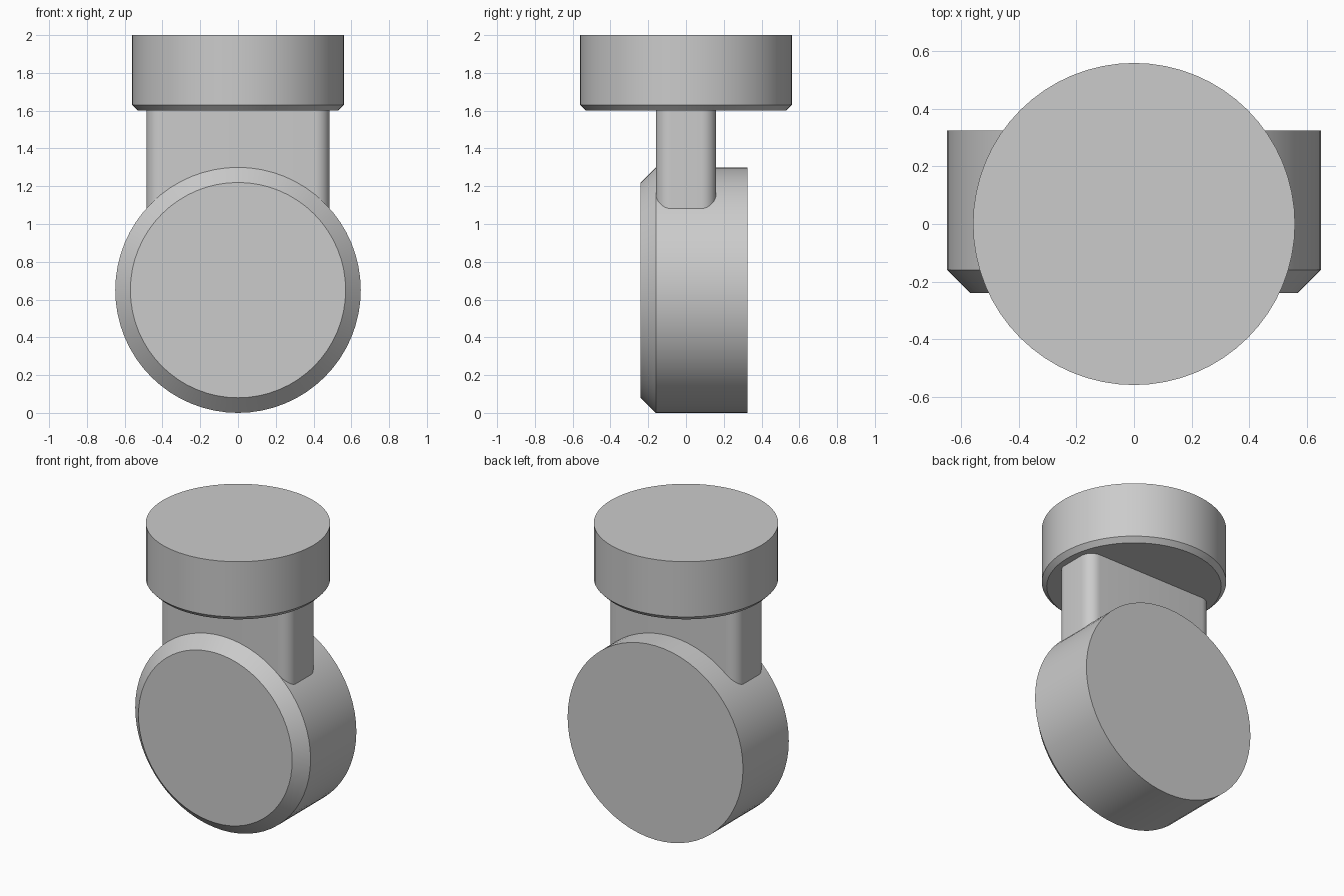
import bpy
import bmesh
import math
from mathutils import Matrix

cube = bpy.data.objects.get("Cube")
if cube:
    bpy.data.objects.remove(cube, do_unlink=True)

grey = bpy.data.materials.new("plain grey")
grey.use_nodes = True
colour = (0.6, 0.6, 0.6, 1)
grey.diffuse_color = colour
grey.node_tree.nodes["Principled BSDF"].inputs["Base Color"].default_value = colour


def finish(name, bm):
    bmesh.ops.recalc_face_normals(bm, faces=bm.faces)
    mesh = bpy.data.meshes.new(name)
    bm.to_mesh(mesh)
    bm.free()
    obj = bpy.data.objects.new(name, mesh)
    mesh.materials.append(grey)
    bpy.context.collection.objects.link(obj)
    bpy.ops.object.select_all(action="DESELECT")
    obj.select_set(True)
    bpy.context.view_layer.objects.active = obj
    bpy.ops.object.shade_smooth_by_angle(angle=math.radians(25))
    return obj


def turned_disc(name, profile, matrix, sides=64):
    """Capped solid of revolution from (radius, height) pairs."""
    bm = bmesh.new()
    rings = []
    for radius, height in profile:
        ring = []
        for i in range(sides):
            a = math.tau * i / sides
            ring.append(bm.verts.new((radius * math.cos(a), radius * math.sin(a), height)))
        rings.append(ring)
    for low, high in zip(rings, rings[1:]):
        for i in range(sides):
            j = (i + 1) % sides
            bm.faces.new((low[i], low[j], high[j], high[i]))
    bm.faces.new(rings[0])
    bm.faces.new(rings[-1])
    bm.transform(matrix)
    return finish(name, bm)


# Upright round body, chamfered on its front rim
facing_front = Matrix.Translation((0, 0, 0.65)) @ Matrix.Rotation(math.pi / 2, 4, "X")
turned_disc("round_body", [(0.65, -0.325), (0.65, 0.16), (0.57, 0.24)], facing_front)

# Flat round cap, with a small chamfer underneath
turned_disc("top_cap", [(0.53, 1.6), (0.56, 1.63), (0.56, 2.0)], Matrix.Identity(4))

# Neck with rounded upright corners, sunk into the body
bm = bmesh.new()
bmesh.ops.create_cube(bm, size=1)
bm.transform(Matrix.Translation((0, 0, 1.3)) @ Matrix.Diagonal((0.97, 0.32, 0.62, 1)))
uprights = [e for e in bm.edges if abs(e.verts[0].co.z - e.verts[1].co.z) > 0.1]
bmesh.ops.bevel(bm, geom=uprights, offset=0.08, segments=8, profile=0.5, affect="EDGES")
finish("neck", bm)
